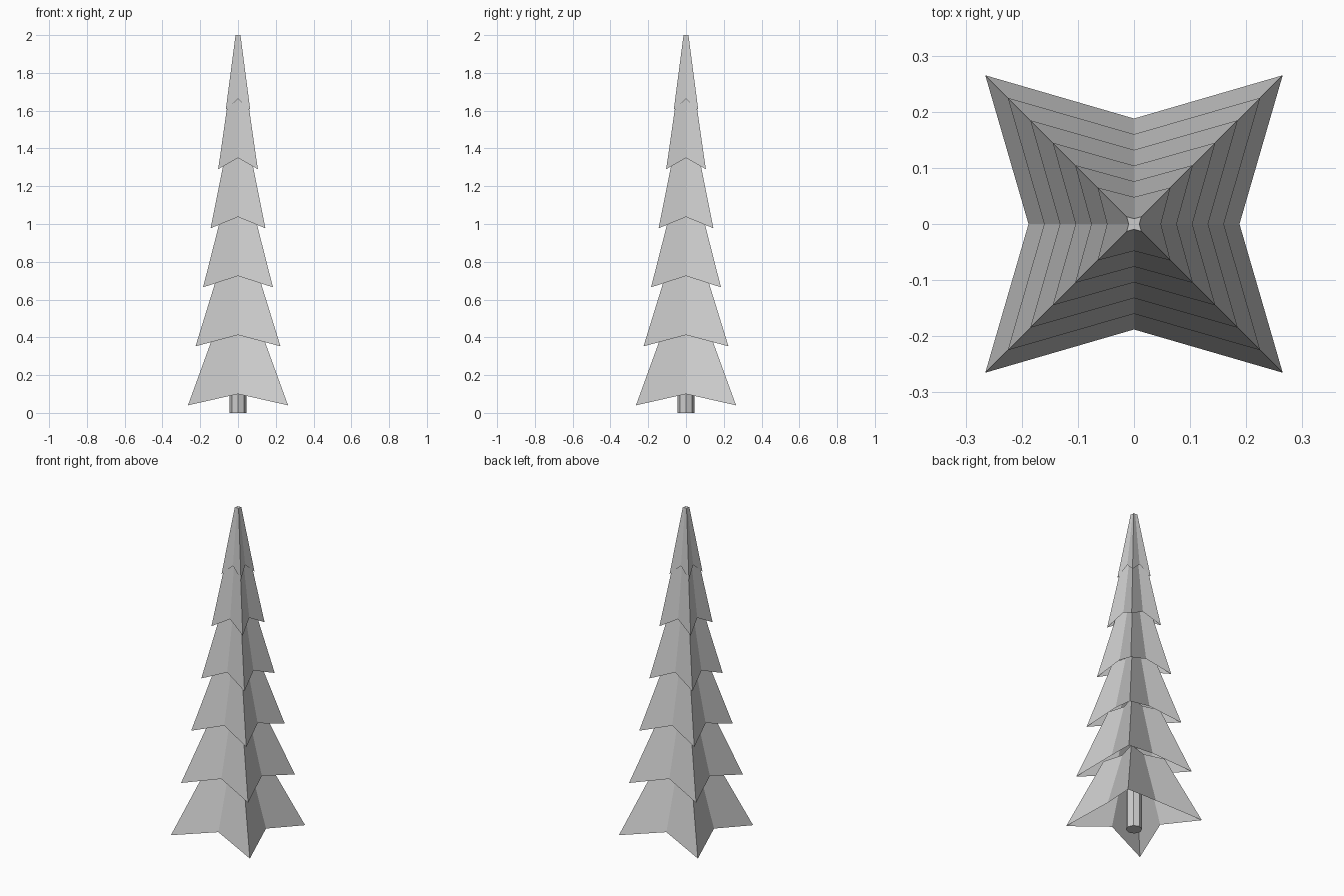
import bpy, bmesh
from math import pi

if "Cube" in bpy.data.objects:
    bpy.data.objects.remove(bpy.data.objects["Cube"])

TIERS = 6
STEP = 0.3125


def star_ring(bm, corner, mid, z_corner, z_mid):
    # Eight points: four long diagonal tips and four notches on the axes
    c, m = corner, mid
    pts = [(c, c), (0, m), (-c, c), (-m, 0), (-c, -c), (0, -m), (c, -c), (m, 0)]
    return [bm.verts.new((x, y, z_mid if i % 2 else z_corner))
            for i, (x, y) in enumerate(pts)]


def make_tier(i):
    last = i == TIERS - 1
    corner = 0.265 - 0.04 * i
    mid = 0.188 - 0.028 * i
    z = 0.04 + STEP * i
    top = 2.0 if last else z + 0.40
    k = 0.2 if last else 0.45
    bm = bmesh.new()
    low = star_ring(bm, corner, mid, z, z + 0.06)
    high = star_ring(bm, corner * k, mid * k, top, top)
    for a in range(8):
        b = (a + 1) % 8
        bm.faces.new((low[a], low[b], high[b], high[a]))
    if last:
        bm.faces.new(high)
    mesh = bpy.data.meshes.new(f"branch_tier_{i + 1}")
    bm.to_mesh(mesh)
    bm.free()
    obj = bpy.data.objects.new(mesh.name, mesh)
    bpy.context.collection.objects.link(obj)


# Overlapping hollow branch tiers
for i in range(TIERS):
    make_tier(i)

# Octagonal trunk
bpy.ops.mesh.primitive_cylinder_add(vertices=8, radius=0.045, depth=0.36,
                                    location=(0, 0, 0.18))
bpy.context.object.name = "trunk"
